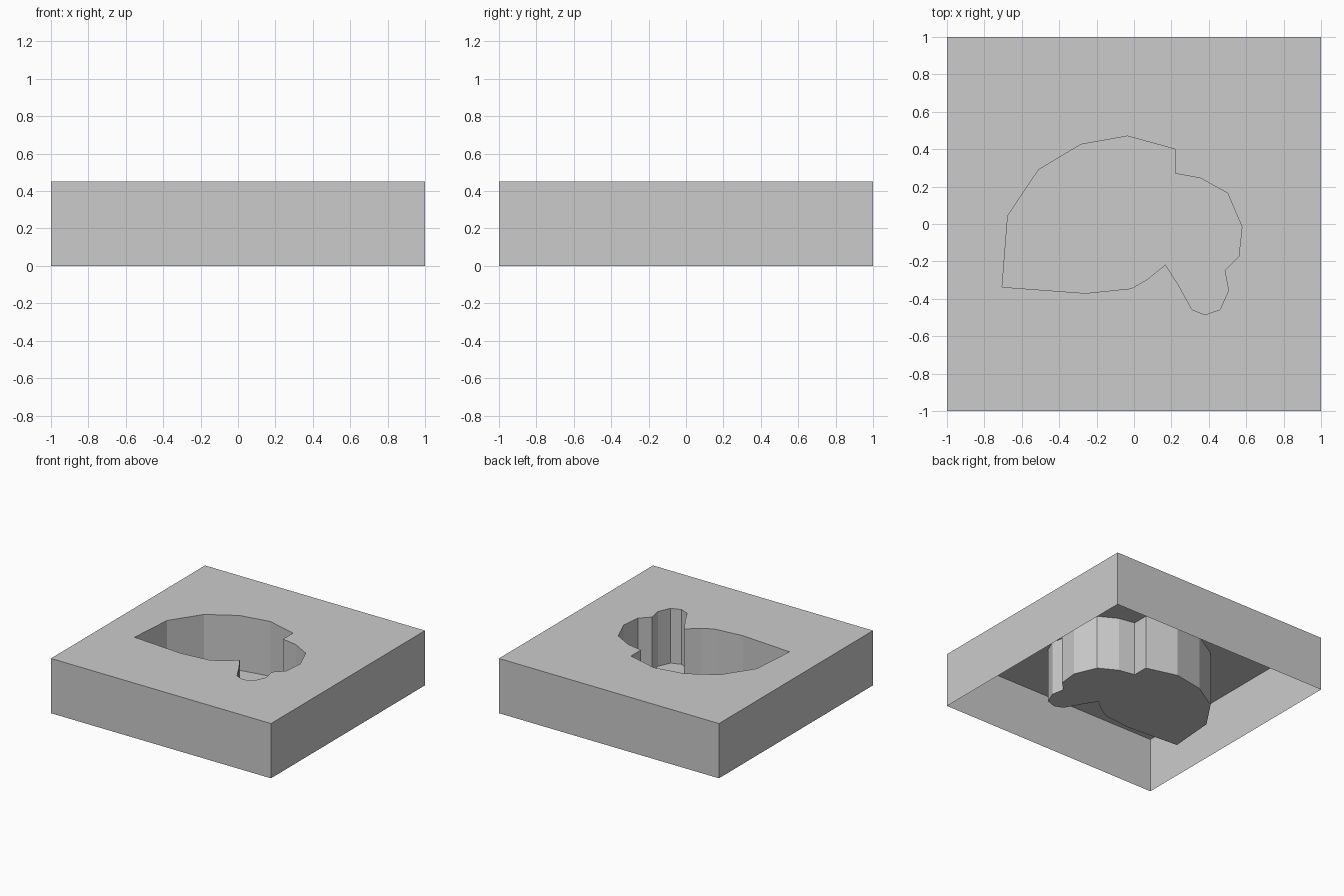
import bpy
import bmesh

cube = bpy.data.objects.get("Cube")
if cube:
    bpy.data.objects.remove(cube, do_unlink=True)

HEIGHT = 0.45

grey = bpy.data.materials.new("plain_grey")
grey.use_nodes = True
colour = (0.6, 0.6, 0.6, 1)
grey.diffuse_color = colour
grey.node_tree.nodes["Principled BSDF"].inputs["Base Color"].default_value = colour

# Outer square runs counterclockwise, so its walls face outward
square = [(-1, -1), (1, -1), (1, 1), (-1, 1)]

# Pocket outline runs clockwise, so its walls face into the pocket
outline = [
    (-.705, -.337), (-.675, .045), (-.51, .29), (-.285, .425), (-.035, .47),
    (.22, .40), (.22, .27), (.355, .245), (.5, .165), (.577, -.015),
    (.56, -.175), (.485, -.25), (.505, -.355), (.46, -.457), (.38, -.485),
    (.31, -.457), (.24, -.33), (.168, -.217), (.07, -.297), (-.015, -.345),
    (-.26, -.37),
]


def ring(bm, points, z):
    return [bm.verts.new((x, y, z)) for x, y in points]


def pairs(verts):
    return zip(verts, verts[1:] + verts[:1])


def walls(bm, lower, upper):
    for (a, b), (c, d) in zip(pairs(lower), pairs(upper)):
        bm.faces.new((a, b, d, c))


def finish(bm, name):
    mesh = bpy.data.meshes.new(name)
    bm.to_mesh(mesh)
    bm.free()
    mesh.materials.append(grey)
    obj = bpy.data.objects.new(name, mesh)
    bpy.context.collection.objects.link(obj)
    return obj


# Block shell: pierced top and four thin sides, open underneath
bm = bmesh.new()
rim = ring(bm, square, HEIGHT)
mouth = ring(bm, outline, HEIGHT)
edges = [bm.edges.new(p) for loop in (rim, mouth) for p in pairs(loop)]
bmesh.ops.triangle_fill(bm, edges=edges, use_beauty=True, normal=(0, 0, 1))
for face in bm.faces:
    face.normal_update()
    if face.normal.z < 0:
        face.normal_flip()
walls(bm, ring(bm, square, 0), rim)
finish(bm, "block_shell")

# Pocket: full-depth walls and a flat floor
bm = bmesh.new()
base = ring(bm, outline, 0)
walls(bm, base, ring(bm, outline, HEIGHT))
bm.faces.new(base[::-1])
finish(bm, "pocket")
